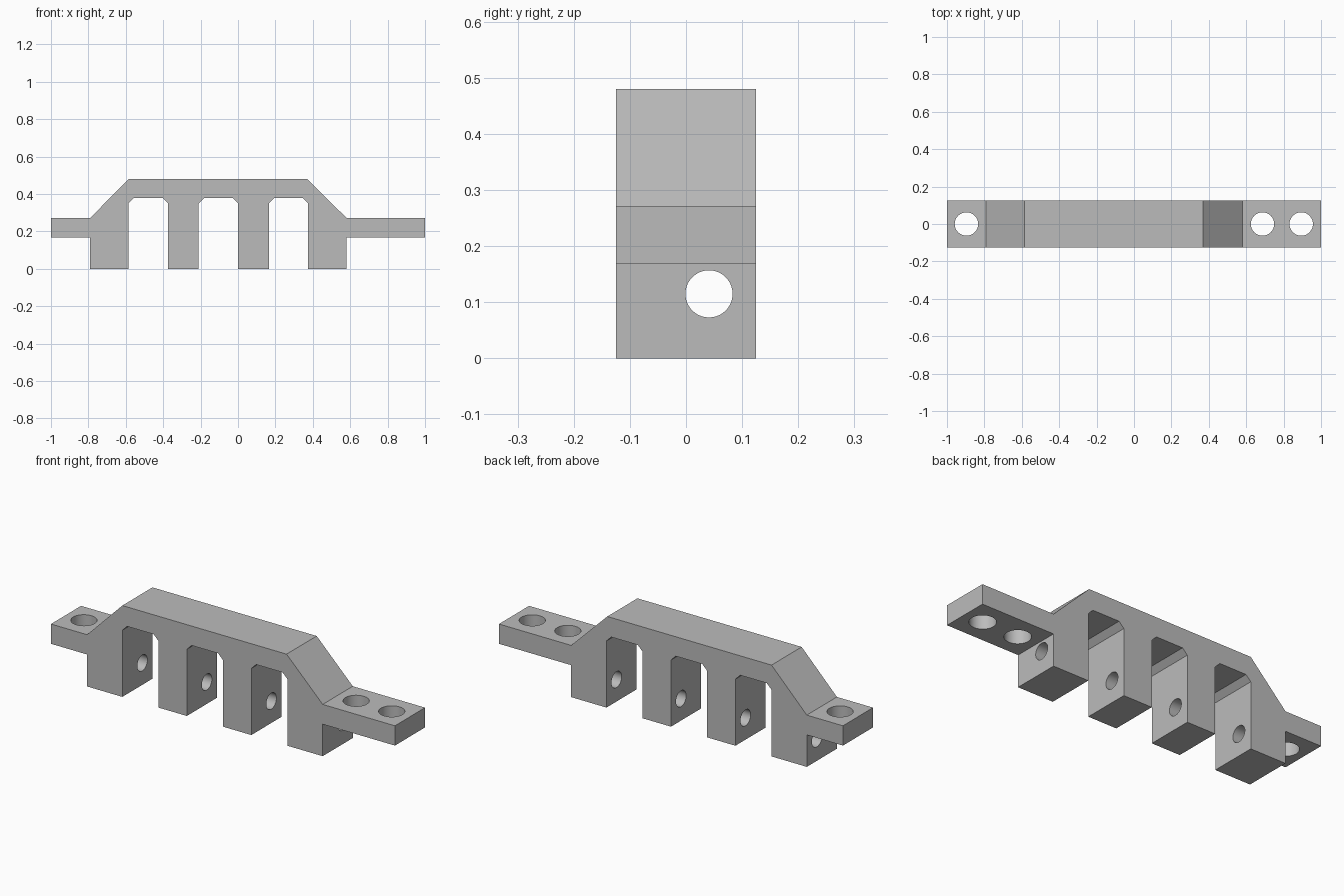
import bpy, bmesh, math
from mathutils import Matrix

if "Cube" in bpy.data.objects:
    bpy.data.objects.remove(bpy.data.objects["Cube"])

HALF_Y = 0.125
grey = bpy.data.materials.new("grey")
grey.diffuse_color = (0.5, 0.5, 0.5, 1)
grey.use_nodes = True
grey.node_tree.nodes["Principled BSDF"].inputs["Base Color"].default_value = grey.diffuse_color

# Side profile: flanges, sloped shoulders, and three chamfered slots between legs
LOW, HIGH, TOP, SLOT, C = 0.168, 0.272, 0.48, 0.378, 0.028
profile = [(-1, LOW), (-0.79, LOW), (-0.79, 0)]
for a, b in ((-0.585, -0.375), (-0.21, 0), (0.165, 0.375)):
    profile += [(a, 0), (a, SLOT - C), (a + C, SLOT),
                (b - C, SLOT), (b, SLOT - C), (b, 0)]
profile += [(0.58, 0), (0.58, LOW), (1, LOW), (1, HIGH), (0.58, HIGH),
            (0.37, TOP), (-0.585, TOP), (-0.79, HIGH), (-1, HIGH)]

bm = bmesh.new()
face = bm.faces.new([bm.verts.new((x, -HALF_Y, z)) for x, z in profile])
side = bmesh.ops.extrude_face_region(bm, geom=[face])
bmesh.ops.translate(bm, vec=(0, 2 * HALF_Y, 0),
                    verts=[v for v in side["geom"] if isinstance(v, bmesh.types.BMVert)])
bmesh.ops.recalc_face_normals(bm, faces=bm.faces)
mesh = bpy.data.meshes.new("bracket")
bm.to_mesh(mesh)
bm.free()
mesh.materials.append(grey)
bracket = bpy.data.objects.new("bracket", mesh)
bpy.context.collection.objects.link(bracket)
bpy.context.view_layer.objects.active = bracket
bracket.select_set(True)


def drill(name, matrix, radius, depth):
    """Cut a round hole through the bracket."""
    bm = bmesh.new()
    bmesh.ops.create_cone(bm, cap_ends=True, segments=64, radius1=radius,
                          radius2=radius, depth=depth, matrix=matrix)
    me = bpy.data.meshes.new(name)
    bm.to_mesh(me)
    bm.free()
    me.materials.append(grey)
    cutter = bpy.data.objects.new(name, me)
    cutter.hide_render = True
    bpy.context.collection.objects.link(cutter)
    mod = bracket.modifiers.new(name, "BOOLEAN")
    mod.operation, mod.solver, mod.object = "DIFFERENCE", "EXACT", cutter
    bpy.ops.object.modifier_apply(modifier=mod.name)
    bpy.data.objects.remove(cutter)


# Mounting holes in the flanges
for x in (-0.896, 0.687, 0.894):
    drill("mounting_hole", Matrix.Translation((x, 0, 0.22)), 0.0625, 0.3)

# Rod hole through all legs
drill("rod_hole", Matrix.Translation((-0.1, 0.041, 0.115)) @ Matrix.Rotation(math.pi / 2, 4, "Y"),
      0.042, 2)

bpy.ops.object.shade_smooth_by_angle(angle=math.radians(20))
